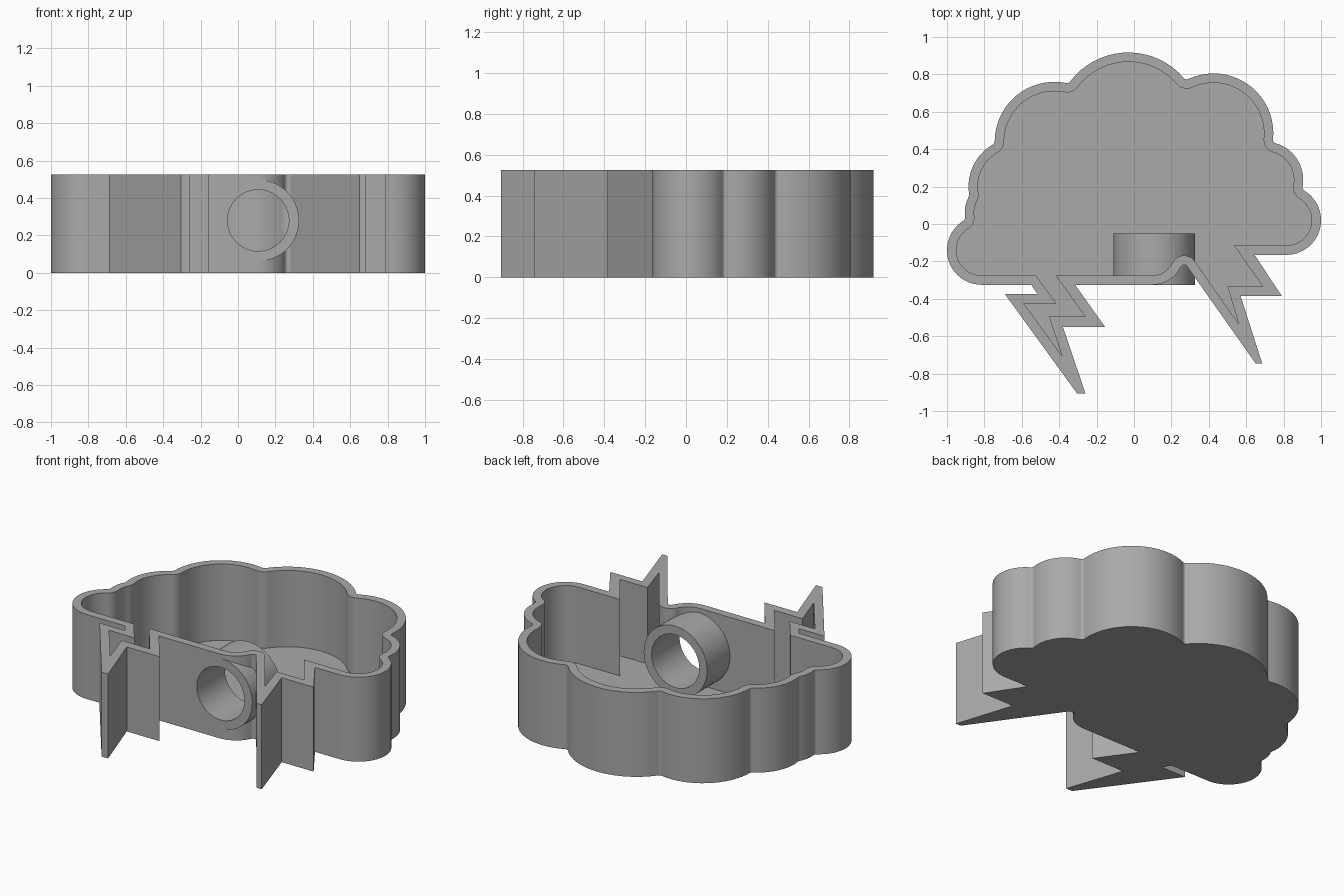
import bpy, bmesh, math
from mathutils import Vector

if "Cube" in bpy.data.objects:
    bpy.data.objects.remove(bpy.data.objects["Cube"])

H, FLOOR, WALL = 0.525, 0.05, 0.05
FILLET = 0.02          # radius of the notches between lobes (outer side)

grey = bpy.data.materials.new("grey plastic")
grey.diffuse_color = (0.40, 0.40, 0.40, 1)
grey.use_nodes = True
grey.node_tree.nodes["Principled BSDF"].inputs["Base Color"].default_value = grey.diffuse_color

outer, inner = [], []


def arc(c, r_out, r_in, a0, a1):
    """Add matching arcs to the outer and inner outlines."""
    n = max(3, int(abs(a1 - a0) / math.radians(6)))
    for i in range(n + 1):
        a = a0 + (a1 - a0) * i / n
        d = Vector((math.cos(a), math.sin(a)))
        outer.append(Vector(c) + d * r_out)
        inner.append(Vector(c) + d * r_in)


def clockwise(a0, a1):
    while a1 > a0:
        a1 -= math.tau
    while a1 < a0 - math.tau:
        a1 += math.tau
    return a1


def angle(v):
    return math.atan2(v.y, v.x)


def notch_centre(c1, r1, c2, r2):
    """Centre of the notch circle touching two neighbouring lobes outside."""
    a, b = r1 + FILLET, r2 + FILLET
    d = c2 - c1
    L = d.length
    t = (a * a - b * b + L * L) / (2 * L)
    h = math.sqrt(max(0, a * a - t * t))
    return c1 + d / L * t + Vector((-d.y, d.x)) / L * h


# Cloud lobes, clockwise from the lower left: x, y, radius
lobes = [(-0.815, -0.14, 0.185), (-0.72, 0.06, 0.185), (-0.625, 0.20, 0.26),
         (-0.425, 0.44, 0.32), (-0.03, 0.527, 0.39), (0.425, 0.485, 0.32),
         (0.70, 0.235, 0.205), (0.815, 0.02, 0.185)]
start = math.radians(270)
for i, (x, y, r) in enumerate(lobes):
    c = Vector((x, y))
    if i == len(lobes) - 1:
        arc(c, r, r - WALL, start, clockwise(start, math.radians(-90)))
        break
    c2, r2 = Vector(lobes[i + 1][:2]), lobes[i + 1][2]
    n = notch_centre(c, r, c2, r2)
    end = clockwise(start, angle(n - c))
    arc(c, r, r - WALL, start, end)
    a0, a1 = angle(c - n), angle(c2 - n)
    while a1 < a0:
        a1 += math.tau
    arc(n, FILLET, FILLET + WALL, a0, a1)
    start = angle(c2 - n) + math.pi


def bolt(out_pts, in_pts):
    outer.extend(Vector(p) for p in out_pts)
    inner.extend(Vector(p) for p in in_pts)


# Right lightning bolt
bolt([(0.645, -0.165), (0.79, -0.385), (0.57, -0.385), (0.685, -0.745), (0.65, -0.745)],
     [(0.535, -0.115), (0.69, -0.335), (0.50, -0.335), (0.56, -0.535), (0.56, -0.535)])
# Rounded notch and lobe beside the right bolt
n, c = Vector((0.268, -0.239)), Vector((0.098, -0.155))
arc(n, FILLET, FILLET + WALL, math.radians(35.6), angle(c - n))
arc(c, 0.17, 0.12, angle(n - c), math.radians(-90))
# Left lightning bolt
bolt([(-0.315, -0.325), (-0.155, -0.55), (-0.38, -0.55), (-0.26, -0.905),
      (-0.305, -0.905), (-0.69, -0.375), (-0.515, -0.375), (-0.55, -0.325)],
     [(-0.42, -0.275), (-0.26, -0.495), (-0.455, -0.495), (-0.385, -0.705),
      (-0.385, -0.705), (-0.59, -0.425), (-0.415, -0.425), (-0.525, -0.275)])

# Hollow tray: outer wall, rim, inner wall, floor and base
bm = bmesh.new()
rings = [[bm.verts.new((p.x, p.y, z)) for p in pts]
         for pts, z in ((outer, 0), (outer, H), (inner, H), (inner, FLOOR))]
N = len(outer)
for lo, hi in zip(rings, rings[1:]):
    for i in range(N):
        j = (i + 1) % N
        bm.faces.new((lo[i], lo[j], hi[j], hi[i]))
bm.faces.new(rings[0])
bm.faces.new(rings[3])
bmesh.ops.remove_doubles(bm, verts=bm.verts, dist=0.0005)
bmesh.ops.recalc_face_normals(bm, faces=bm.faces)
mesh = bpy.data.meshes.new("cloud_tray")
bm.to_mesh(mesh)
bm.free()
tray = bpy.data.objects.new("cloud_tray", mesh)
bpy.context.collection.objects.link(tray)
mesh.materials.append(grey)


def rod(name, r, y0, y1):
    """Cylinder along y used to shape the round port."""
    bpy.ops.mesh.primitive_cylinder_add(vertices=64, radius=r, depth=y1 - y0,
                                        location=(0.108, (y0 + y1) / 2, 0.28),
                                        rotation=(math.pi / 2, 0, 0))
    ob = bpy.context.object
    ob.name = name
    ob.hide_render = True
    ob.data.materials.append(grey)
    return ob


# Round port through the front wall: add the sleeve, then bore it
for tool, op in ((rod("port_sleeve", 0.218, -0.325, -0.05), 'UNION'),
                 (rod("port_bore", 0.164, -0.42, 0.05), 'DIFFERENCE')):
    m = tray.modifiers.new(tool.name, 'BOOLEAN')
    m.operation, m.object, m.solver = op, tool, 'EXACT'
    bpy.ops.object.select_all(action='DESELECT')
    bpy.context.view_layer.objects.active = tray
    tray.select_set(True)
    bpy.ops.object.modifier_apply(modifier=m.name)
    bpy.data.objects.remove(tool)

bpy.ops.object.shade_smooth_by_angle(angle=math.radians(30))
